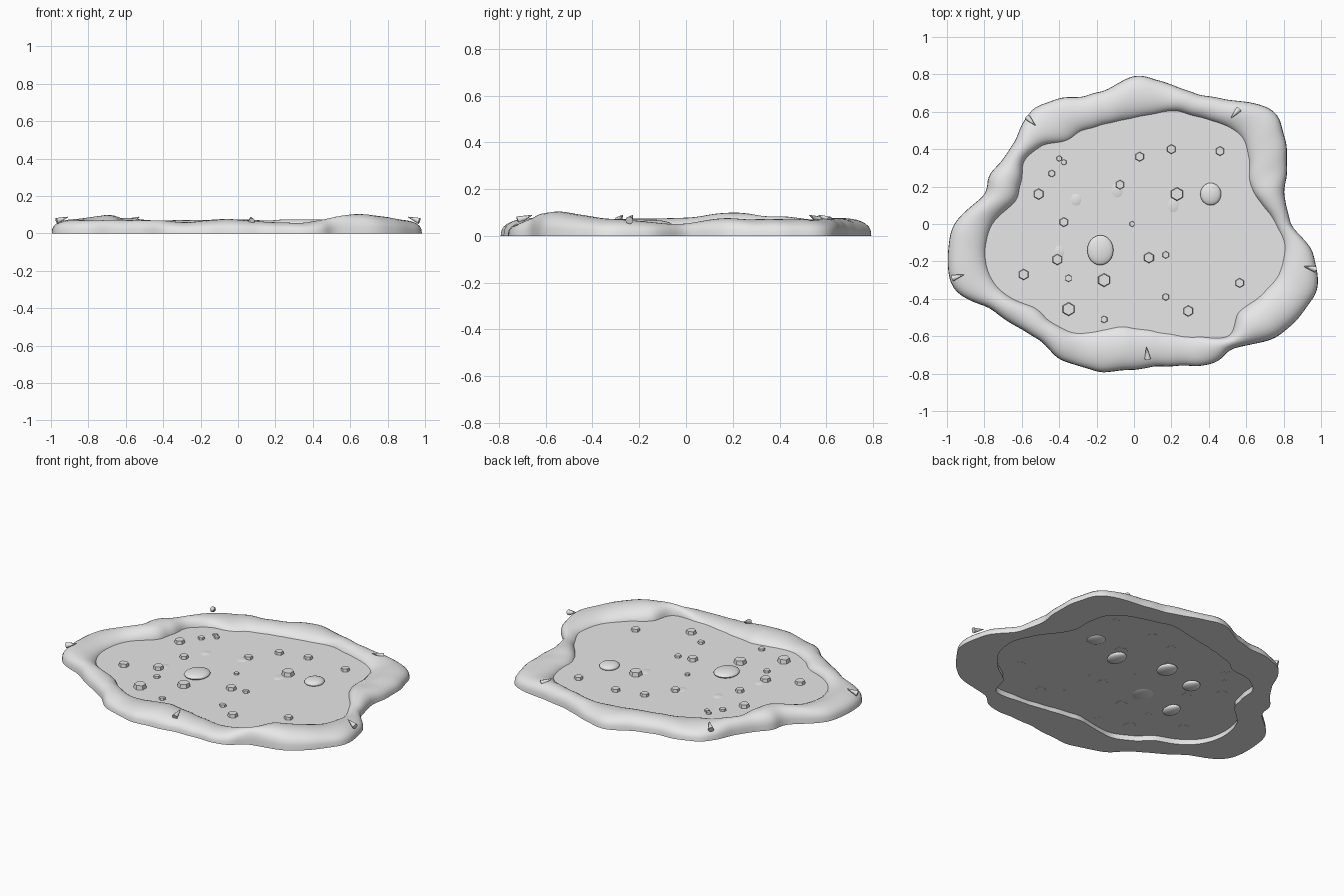
import bpy, bmesh, math
from mathutils import Vector, noise

if "Cube" in bpy.data.objects:
    bpy.data.objects.remove(bpy.data.objects["Cube"])

grey = bpy.data.materials.new("plain_grey")
grey.use_nodes = True
grey.diffuse_color = (0.8, 0.8, 0.8, 1)
grey.node_tree.nodes["Principled BSDF"].inputs["Base Color"].default_value = (0.8, 0.8, 0.8, 1)

LEVEL = 0.035   # surface of the pool
# Radii in hundredths, one every ten degrees from +x
OUTER = [84, 82, 87, 93, 95, 86, 79, 77, 78, 79, 74, 73, 77, 82, 79, 77, 81, 83,
         96, 101, 102, 90, 84, 80, 82, 81, 80, 78, 77, 81, 86, 86, 96, 101, 104, 98]
INNER = [75, 68, 65, 70, 73, 70, 66, 64, 59, 56, 55, 55, 56, 57, 64, 67, 64, 65,
         75, 80, 81, 77, 69, 68, 66, 60, 55, 55, 57, 62, 69, 78, 73, 77, 81, 81]
# Rim swells and dips: angle, change of height, spread
SWELLS = [(320, .032, 14), (162, .026, 14), (355, -.018, 12), (293, -.016, 14), (248, -.012, 10)]


def radius(table, deg):
    """Smooth closed interpolation of a radius table."""
    n = len(table)
    i, t = divmod(deg / 360 * n, 1)
    a, b, c, d = (table[(int(i) + k) % n] / 100 for k in (-1, 0, 1, 2))
    return b + t / 2 * (c - a + t * (2 * a - 5 * b + 4 * c - d + t * (3 * (b - c) + d - a)))


def crest(deg):
    h = 0.072
    for centre, amount, spread in SWELLS:
        gap = (deg - centre + 180) % 360 - 180
        h += amount * math.exp(-(gap / spread) ** 2)
    return h


def add(name, bm, smooth=True):
    bmesh.ops.recalc_face_normals(bm, faces=bm.faces)
    mesh = bpy.data.meshes.new(name)
    bm.to_mesh(mesh)
    bm.free()
    obj = bpy.data.objects.new(name, mesh)
    bpy.context.collection.objects.link(obj)
    mesh.materials.append(grey)
    if smooth:
        bpy.context.view_layer.objects.active = obj
        bpy.ops.object.select_all(action='DESELECT')
        obj.select_set(True)
        bpy.ops.object.shade_smooth_by_angle(angle=math.radians(50))
    return obj


def polar(r, deg, z):
    a = math.radians(deg)
    return Vector((r * math.cos(a), r * math.sin(a), z))


# Lumpy rim: a half-round section swept round the outline, flat underneath
bm = bmesh.new()
STEPS, ARC = 240, 14
rings = []
for s in range(STEPS):
    deg = s * 360 / STEPS
    spot = polar(7, deg, 0)
    wave = 0.013 * noise.noise(spot)
    out, inn = radius(OUTER, deg) + wave, radius(INNER, deg) + wave / 2
    high = crest(deg) + 0.008 * noise.noise(spot * 0.8 + Vector((0, 0, 5)))
    ring = []
    for k in range(ARC + 1):
        a = math.pi * k / ARC
        r = (out + inn) / 2 + (out - inn) / 2 * math.cos(a)
        ring.append(bm.verts.new(polar(r, deg, high * max(math.sin(a), 0) ** 0.75)))
    rings.append(ring)
for p, q in zip(rings, rings[1:] + rings[:1]):
    for k in range(ARC + 1):
        m = (k + 1) % (ARC + 1)
        bm.faces.new((p[k], p[m], q[m], q[k]))
add("rim", bm)

# Flat pool surface tucked into the rim
bm = bmesh.new()
bm.faces.new([bm.verts.new(polar(radius(INNER, d) + 0.015, d, LEVEL)) for d in range(0, 360, 3)])
add("pool_surface", bm, False)

# Round bubbles: x, y, half width, half depth, height above the surface
for x, y, rx, ry, up in [(-.18, -.14, .07, .08, .022), (.41, .16, .056, .06, .018),
                         (-.31, .13, .048, .054, .004), (-.09, .18, .054, .064, .004),
                         (.21, .1, .048, .064, .004), (-.4, -.15, .043, .06, .004)]:
    bm = bmesh.new()
    bmesh.ops.create_uvsphere(bm, u_segments=24, v_segments=12, radius=1)
    bmesh.ops.scale(bm, vec=(rx, ry, 0.02), verts=bm.verts)
    bmesh.ops.translate(bm, vec=(x, y, LEVEL + up - 0.02 + (0.01 if up > .01 else 0)), verts=bm.verts)
    add("round_bubble", bm)

# Small faceted bubbles grouped by radius
SMALL = {
    .037: [(.23, .16), (-.16, -.3), (-.35, -.455)],
    .03: [(-.51, .16), (-.41, -.19), (-.59, -.27), (.08, -.18), (.29, -.465)],
    .026: [(.03, .36), (.2, .4), (.46, .39), (-.075, .21), (-.375, .01), (.565, -.315)],
    .02: [(-.35, -.29), (-.16, -.51), (.17, -.165), (.17, -.39), (-.44, .27)],
    .016: [(-.4, .35), (-.375, .33), (-.01, 0)],
}
for r, spots in SMALL.items():
    for x, y in spots:
        bm = bmesh.new()
        bmesh.ops.create_cone(bm, cap_ends=True, segments=6, radius1=r, radius2=r * 0.88, depth=r * 0.7)
        bmesh.ops.translate(bm, vec=(x, y, LEVEL + r * 0.3), verts=bm.verts)
        add("small_bubble", bm, False)

# Spikes on the rim, broad end outward and tip leaning to the middle
for x, y in [(-.55, .55), (.54, .59), (-.94, -.28), (.94, -.235), (.07, -.69)]:
    bm = bmesh.new()
    bmesh.ops.create_cone(bm, cap_ends=True, segments=8, radius1=0.017, radius2=0.002, depth=0.065)
    inward = Vector((-x, -y, 0)).normalized() + Vector((0, 0, 0.35))
    turn = inward.to_track_quat('Z', 'Y').to_matrix()
    bmesh.ops.rotate(bm, matrix=turn, verts=bm.verts)
    bmesh.ops.translate(bm, vec=(x, y, 0.077), verts=bm.verts)
    add("spike", bm)
